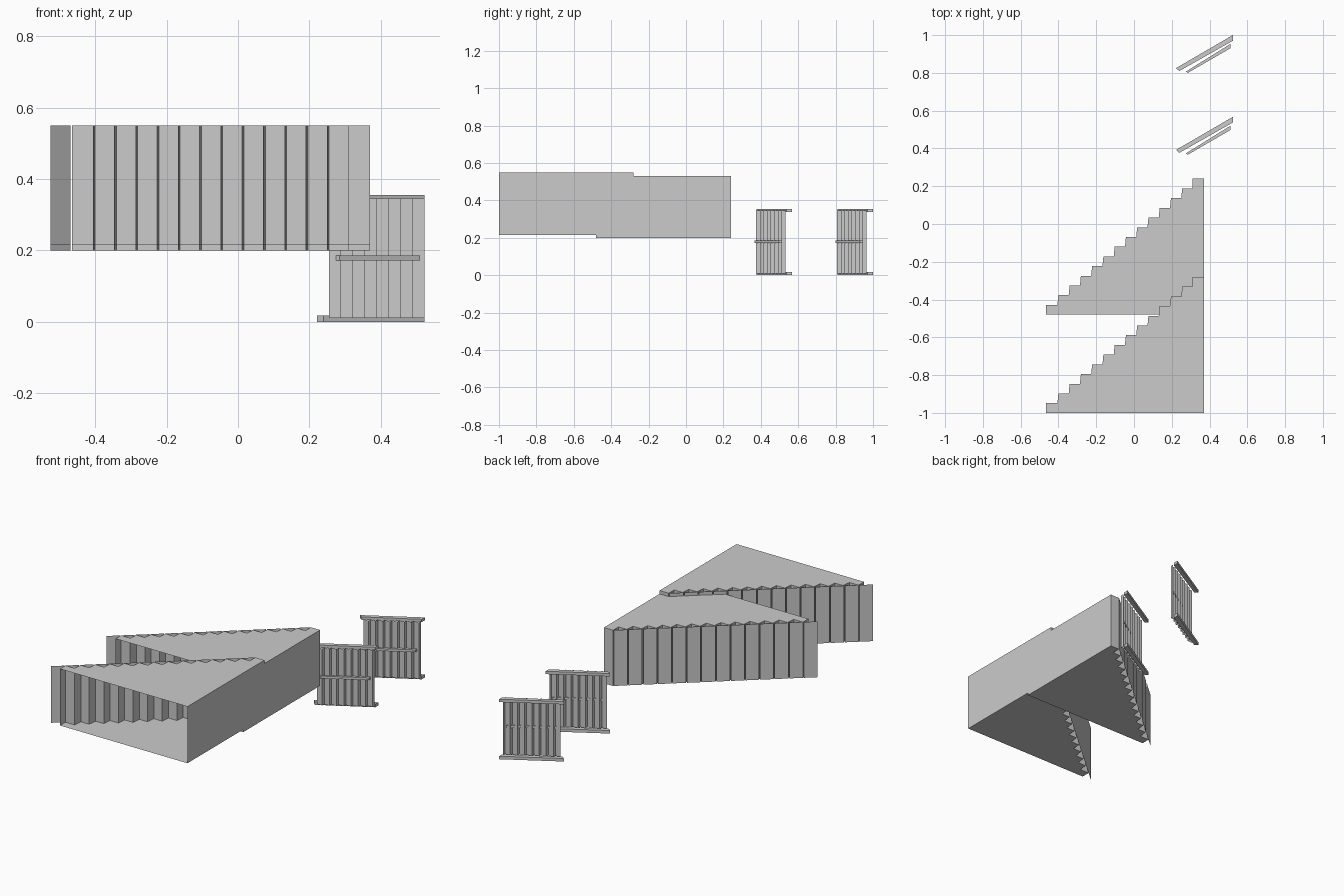
import bpy, bmesh

if "Cube" in bpy.data.objects:
    bpy.data.objects.remove(bpy.data.objects["Cube"])

gray = bpy.data.materials.new("light_gray")
gray.diffuse_color = (0.6, 0.6, 0.6, 1)
gray.use_nodes = True
gray.node_tree.nodes["Principled BSDF"].inputs["Base Color"].default_value = gray.diffuse_color


def finish(name, bm):
    mesh = bpy.data.meshes.new(name)
    bm.to_mesh(mesh)
    bm.free()
    mesh.materials.append(gray)
    obj = bpy.data.objects.new(name, mesh)
    bpy.context.collection.objects.link(obj)


def slab(name, outline, z0, z1):
    """Solid prism over a flat outline."""
    bm = bmesh.new()
    face = bm.faces.new([bm.verts.new((x, y, z0)) for x, y in outline])
    top = bmesh.ops.extrude_face_region(bm, geom=[face])["geom"]
    moved = [v for v in top if isinstance(v, bmesh.types.BMVert)]
    bmesh.ops.translate(bm, verts=moved, vec=(0, 0, z1 - z0))
    bmesh.ops.recalc_face_normals(bm, faces=bm.faces)
    finish(name, bm)


def sheet(name, outline, z):
    """Flat plate without thickness."""
    bm = bmesh.new()
    bm.faces.new([bm.verts.new((x, y, z)) for x, y in outline])
    bmesh.ops.triangulate(bm, faces=bm.faces)
    finish(name, bm)


def walls(name, paths, z0, z1):
    """Upright sheets following each path."""
    bm = bmesh.new()
    for path in paths:
        low = [bm.verts.new((x, y, z0)) for x, y in path]
        high = [bm.verts.new((x, y, z1)) for x, y in path]
        for i in range(len(path) - 1):
            bm.faces.new((low[i], low[i + 1], high[i + 1], high[i]))
    finish(name, bm)


def stairs(x, y, dx, dy, count, skew=0.0):
    """Stepped path rising towards +x and +y."""
    pts = []
    for i in range(count):
        shift = skew if 0 < i < count - 1 else 0
        pts += [(x + i * dx + shift, y + i * dy), (x + (i + 1) * dx, y + i * dy)]
    return pts


# Stepped triangular platforms, open at the front
STEPS, DX, DY, LEFT, RIGHT = 14, 0.0596, 0.0514, -0.465, 0.3694
for label, y0, z0, z1 in (("front", -1.0, 0.215, 0.55), ("back", -0.48, 0.2, 0.53)):
    steps = stairs(LEFT, y0 + DY, DX, DY, STEPS, 0.005)
    outline = [(RIGHT, y0), (LEFT, y0)]
    sheet(label + "_platform_top", outline + steps[::1], z1)
    sheet(label + "_platform_floor", outline + steps[::1], z0)
    walls(label + "_stepped_wall", [[(LEFT, y0)] + steps], z0, z1)
    walls(label + "_side_wall", [[(RIGHT, y0), steps[-1]]], z0, z1)
    # Slanted outer panels with narrow gaps
    panels = []
    for i in range(STEPS):
        x, y = LEFT + (i - 1) * DX, y0 + i * DY
        panels.append([(x, y), (x + DX * 0.93, y + DY * 0.93)])
    walls(label + "_slanted_panels", panels, z0, z1)

# Two slanted fence pieces
for label, oy in (("front", -0.433), ("back", 0.0)):
    rail = [(0.222, 0.825 + oy), (0.24, 0.81 + oy), (0.523, 0.97 + oy), (0.523, 1.0 + oy)]
    slab(label + "_fence_bottom_rail", rail, 0.0, 0.018)
    slab(label + "_fence_top_rail", rail, 0.338, 0.355)
    mid = [(0.275, 0.807 + oy), (0.285, 0.80 + oy), (0.51, 0.93 + oy), (0.51, 0.953 + oy)]
    slab(label + "_fence_middle_rail", mid, 0.172, 0.186)
    slats = stairs(0.255, 0.808 + oy, 0.0335, 0.0195, 8)
    walls(label + "_fence_slats", [slats + [(0.523, 0.964 + oy)]], 0.01, 0.346)
